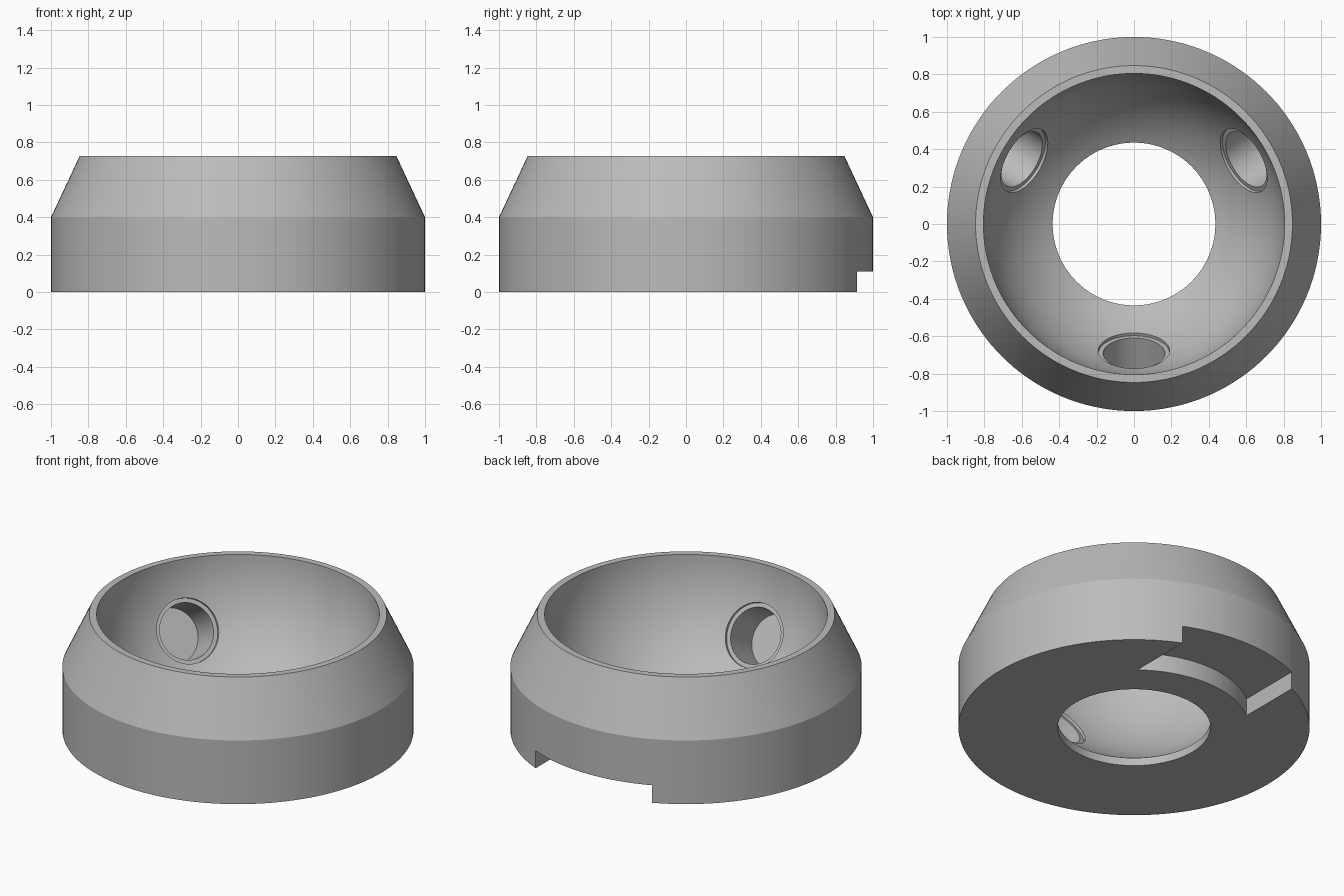
import bpy, bmesh, math
from mathutils import Matrix, Vector

if "Cube" in bpy.data.objects:
    bpy.data.objects.remove(bpy.data.objects["Cube"])

H = 0.727          # total height, also the centre of the round bowl
R_BOWL = 0.805
R_HOLE = 0.435

grey = bpy.data.materials.new("grey")
grey.diffuse_color = (0.5, 0.5, 0.5, 1)
grey.use_nodes = True
grey.node_tree.nodes["Principled BSDF"].inputs["Base Color"].default_value = grey.diffuse_color


def new_object(name, bm):
    bmesh.ops.recalc_face_normals(bm, faces=bm.faces)
    mesh = bpy.data.meshes.new(name)
    bm.to_mesh(mesh)
    bm.free()
    mesh.materials.append(grey)
    ob = bpy.data.objects.new(name, mesh)
    bpy.context.collection.objects.link(ob)
    return ob


def lathe(name, profile, steps=144):
    """Spin a closed (radius, z) profile around z."""
    bm = bmesh.new()
    rings = []
    for i in range(steps):
        a = 2 * math.pi * i / steps
        rings.append([bm.verts.new((r * math.cos(a), r * math.sin(a), z)) for r, z in profile])
    n = len(profile)
    for i in range(steps):
        p, q = rings[i], rings[(i + 1) % steps]
        for j in range(n):
            k = (j + 1) % n
            bm.faces.new((p[j], q[j], q[k], p[k]))
    return new_object(name, bm)


def cylinder(name, radius, start, end, azimuth):
    """Cylinder along a line from the bowl centre, 30 degrees downward."""
    tilt = math.radians(30)
    d = Vector((math.cos(tilt) * math.cos(azimuth), math.cos(tilt) * math.sin(azimuth), -math.sin(tilt)))
    mid = Vector((0, 0, H)) + d * (start + end) / 2
    bm = bmesh.new()
    bmesh.ops.create_cone(bm, cap_ends=True, segments=64, radius1=radius, radius2=radius,
                          depth=end - start,
                          matrix=Matrix.Translation(mid) @ d.to_track_quat('Z', 'Y').to_matrix().to_4x4())
    return new_object(name, bm)


def boolean(target, cutter, operation='DIFFERENCE'):
    mod = target.modifiers.new("cut", 'BOOLEAN')
    mod.operation = operation
    mod.solver = 'EXACT'
    mod.object = cutter
    bpy.context.view_layer.objects.active = target
    bpy.ops.object.modifier_apply(modifier=mod.name)
    bpy.data.objects.remove(cutter)


# Cup body: straight wall, tapered shoulder, hemispherical bowl, open bottom
low = math.acos(R_HOLE / R_BOWL)
profile = [(R_HOLE, 0), (1, 0), (1, 0.4), (0.847, H)]
for i in range(25):
    t = low * i / 24
    profile.append((R_BOWL * math.cos(t), H - R_BOWL * math.sin(t)))
body = lathe("cup_body", profile)

# Three stepped round pockets in the bowl
for deg in (-90, 30, 150):
    a = math.radians(deg)
    boolean(body, cylinder("pocket_rim", 0.19, 0.6, 0.799, a))
    boolean(body, cylinder("pocket", 0.165, 0.6, 1.042, a))

# Notch under the back edge: straight sides, curved inner wall
notch = lathe("notch", [(0.655, -0.1), (1.2, -0.1), (1.2, 0.11), (0.655, 0.11)])
bm = bmesh.new()
bmesh.ops.create_cube(bm, size=1, matrix=Matrix.Translation((0, 0.8, 0)) @ Matrix.Diagonal((0.81, 1.2, 0.6, 1)))
boolean(notch, new_object("notch_limit", bm), 'INTERSECT')
boolean(body, notch)

# Smooth round walls, sharp rims
bpy.ops.object.select_all(action='DESELECT')
body.select_set(True)
bpy.context.view_layer.objects.active = body
bpy.ops.object.shade_smooth_by_angle(angle=math.radians(20))
